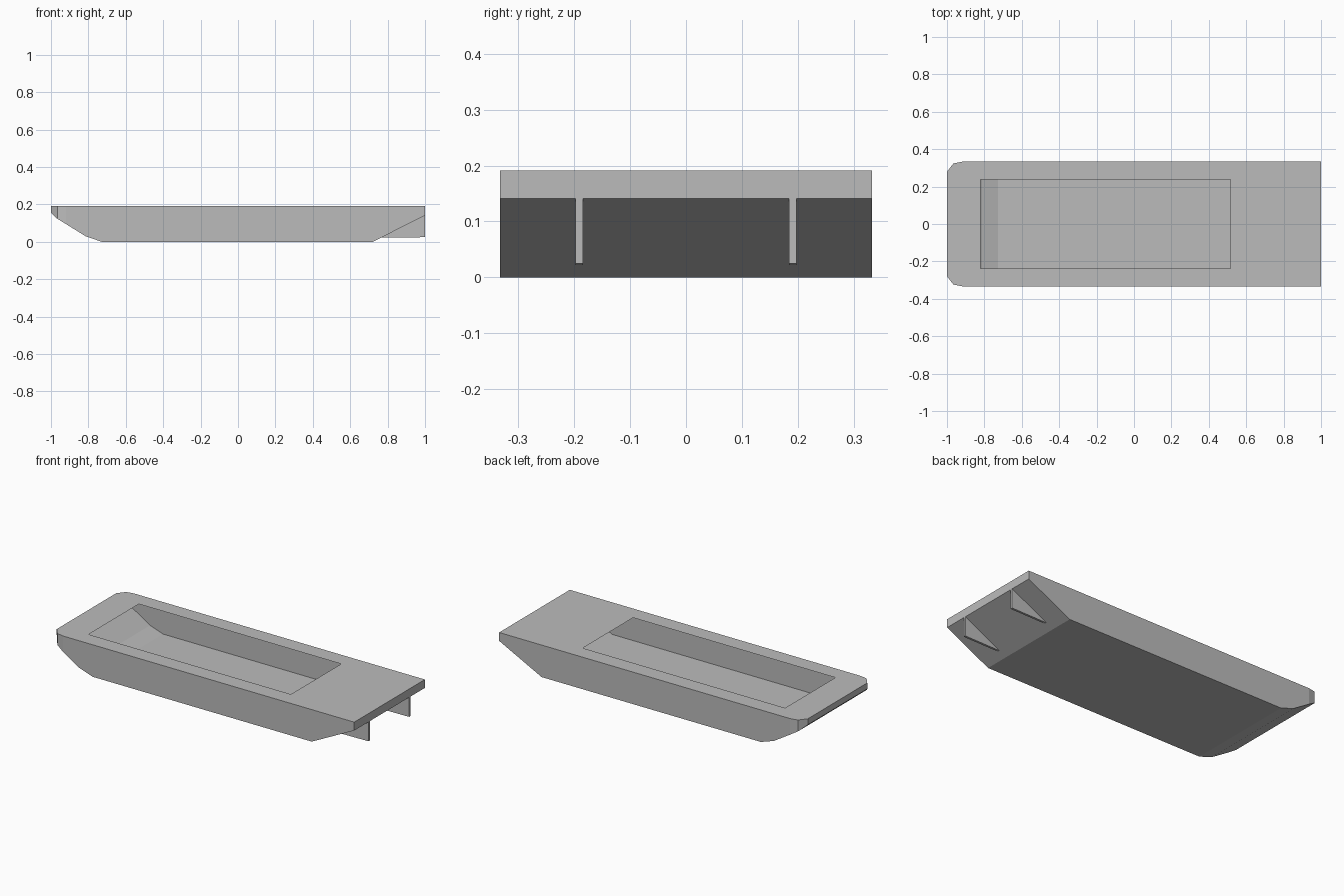
import bpy
import bmesh
from mathutils import Vector

cube = bpy.data.objects.get("Cube")
if cube:
    bpy.data.objects.remove(cube)

HALF_WIDTH, DECK_Z = 0.333, 0.191

grey = bpy.data.materials.new("hull grey")
grey.use_nodes = True
colour = (0.5, 0.5, 0.5, 1)
grey.diffuse_color = colour
grey.node_tree.nodes["Principled BSDF"].inputs["Base Color"].default_value = colour


def prism(bm, profile, y0, y1):
    """Extrude an x-z profile along y into a closed solid."""
    loops = [[bm.verts.new((x, y, z)) for x, z in profile] for y in (y0, y1)]
    for loop in loops:
        bm.faces.new(loop)
    n = len(profile)
    for i in range(n):
        j = (i + 1) % n
        bm.faces.new((loops[0][i], loops[0][j], loops[1][j], loops[1][i]))
    bmesh.ops.recalc_face_normals(bm, faces=bm.faces)


def make_object(name, bm):
    mesh = bpy.data.meshes.new(name)
    bm.to_mesh(mesh)
    bm.free()
    mesh.materials.append(grey)
    obj = bpy.data.objects.new(name, mesh)
    bpy.context.collection.objects.link(obj)
    return obj


# Hull: flat bottom, curved-up bow and raked stern
bm = bmesh.new()
prism(bm, [(-1, DECK_Z), (-1, 0.155), (-0.968, 0.125), (-0.813, 0.029),
           (-0.727, 0), (0.72, 0), (1, 0.141), (1, DECK_Z)],
      -HALF_WIDTH, HALF_WIDTH)

# Bevelled bow corners
corner = [(-1, 0.28), (-0.965, 0.324), (-0.92, HALF_WIDTH)]
for side in (-1, 1):
    for (ax, ay), (bx, by) in zip(corner, corner[1:]):
        cut = bmesh.ops.bisect_plane(
            bm, geom=bm.verts[:] + bm.edges[:] + bm.faces[:], dist=1e-5,
            plane_co=(ax, ay * side, 0),
            plane_no=Vector((ay - by, (bx - ax) * side, 0)).normalized(),
            clear_outer=True)
        edges = [e for e in cut["geom_cut"] if isinstance(e, bmesh.types.BMEdge)]
        bmesh.ops.contextual_create(bm, geom=edges)
bmesh.ops.recalc_face_normals(bm, faces=bm.faces)

# Deck with a rectangular opening into the hollow hull
top = max(bm.faces, key=lambda f: f.calc_center_median().z)
rim = top.edges[:]
bmesh.ops.delete(bm, geom=[top], context="FACES_ONLY")
hole = [bm.verts.new((x, y, DECK_Z)) for x, y in
        ((-0.82, -0.237), (0.515, -0.237), (0.515, 0.237), (-0.82, 0.237))]
rim += [bm.edges.new((hole[i], hole[(i + 1) % 4])) for i in range(4)]
deck = bmesh.ops.triangle_fill(bm, edges=rim, use_beauty=True, normal=(0, 0, 1))
for face in deck["geom"]:
    if isinstance(face, bmesh.types.BMFace):
        face.normal_update()
        if face.normal.z < 0:
            face.normal_flip()
make_object("hull", bm)

# Pair of triangular skegs under the stern
for name, side in (("left_skeg", 1), ("right_skeg", -1)):
    bm = bmesh.new()
    prism(bm, [(0.765, 0.022), (1, 0.025), (1, 0.143)],
          side * 0.191 - 0.0065, side * 0.191 + 0.0065)
    make_object(name, bm)
